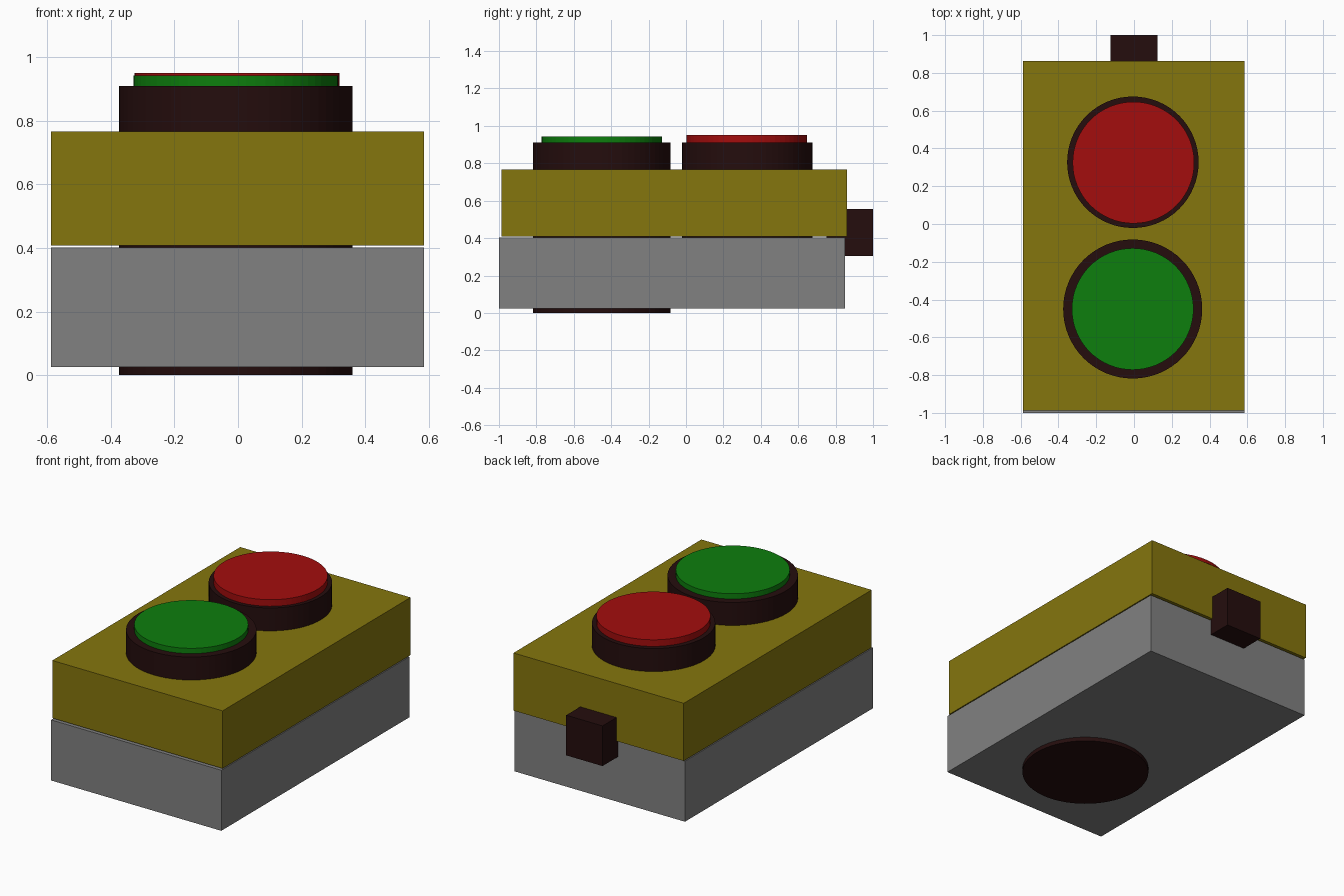
import bpy
import bmesh
from mathutils import Matrix, Vector

cube = bpy.data.objects.get("Cube")
if cube:
    bpy.data.objects.remove(cube, do_unlink=True)


def material(name, rgb):
    mat = bpy.data.materials.new(name)
    mat.use_nodes = True
    mat.diffuse_color = (*rgb, 1)
    mat.node_tree.nodes["Principled BSDF"].inputs["Base Color"].default_value = (*rgb, 1)
    return mat


yellow = material("mustard yellow", (0.235, 0.18, 0.004))
grey = material("mid grey", (0.22, 0.22, 0.22))
dark = material("dark brown", (0.018, 0.004, 0.004))
red = material("red", (0.37, 0.004, 0.004))
green = material("green", (0.004, 0.21, 0.004))


def finish(bm, name, mat):
    mesh = bpy.data.meshes.new(name)
    bm.to_mesh(mesh)
    bm.free()
    mesh.materials.append(mat)
    obj = bpy.data.objects.new(name, mesh)
    bpy.context.collection.objects.link(obj)
    return obj


def box(name, low, high, mat):
    low, high = Vector(low), Vector(high)
    bm = bmesh.new()
    place = Matrix.Translation((low + high) / 2) @ Matrix.Diagonal((*(high - low), 1))
    bmesh.ops.create_cube(bm, size=1, matrix=place)
    return finish(bm, name, mat)


def disc(name, x, y, radius, bottom, top, mat):
    bm = bmesh.new()
    bmesh.ops.create_cone(bm, cap_ends=True, segments=64, radius1=radius, radius2=radius,
                          depth=top - bottom,
                          matrix=Matrix.Translation((x, y, (bottom + top) / 2)))
    return finish(bm, name, mat)


# Two-part case with a thin seam
box("lower_case", (-0.588, -1, 0.025), (0.585, 0.85, 0.402), grey)
box("upper_case", (-0.588, -0.987, 0.408), (0.585, 0.862, 0.767), yellow)

# Cable plug on the back
box("rear_plug", (-0.125, 0.75, 0.305), (0.125, 1, 0.555), dark)

# Button housings run down through the case; the front one pokes out underneath
disc("front_button_housing", -0.007, -0.45, 0.368, 0, 0.91, dark)
disc("rear_button_housing", -0.006, 0.327, 0.348, 0.05, 0.91, dark)

# Coloured button caps
disc("front_button_cap", -0.007, -0.45, 0.322, 0.8, 0.943, green)
disc("rear_button_cap", -0.003, 0.325, 0.322, 0.8, 0.951, red)
